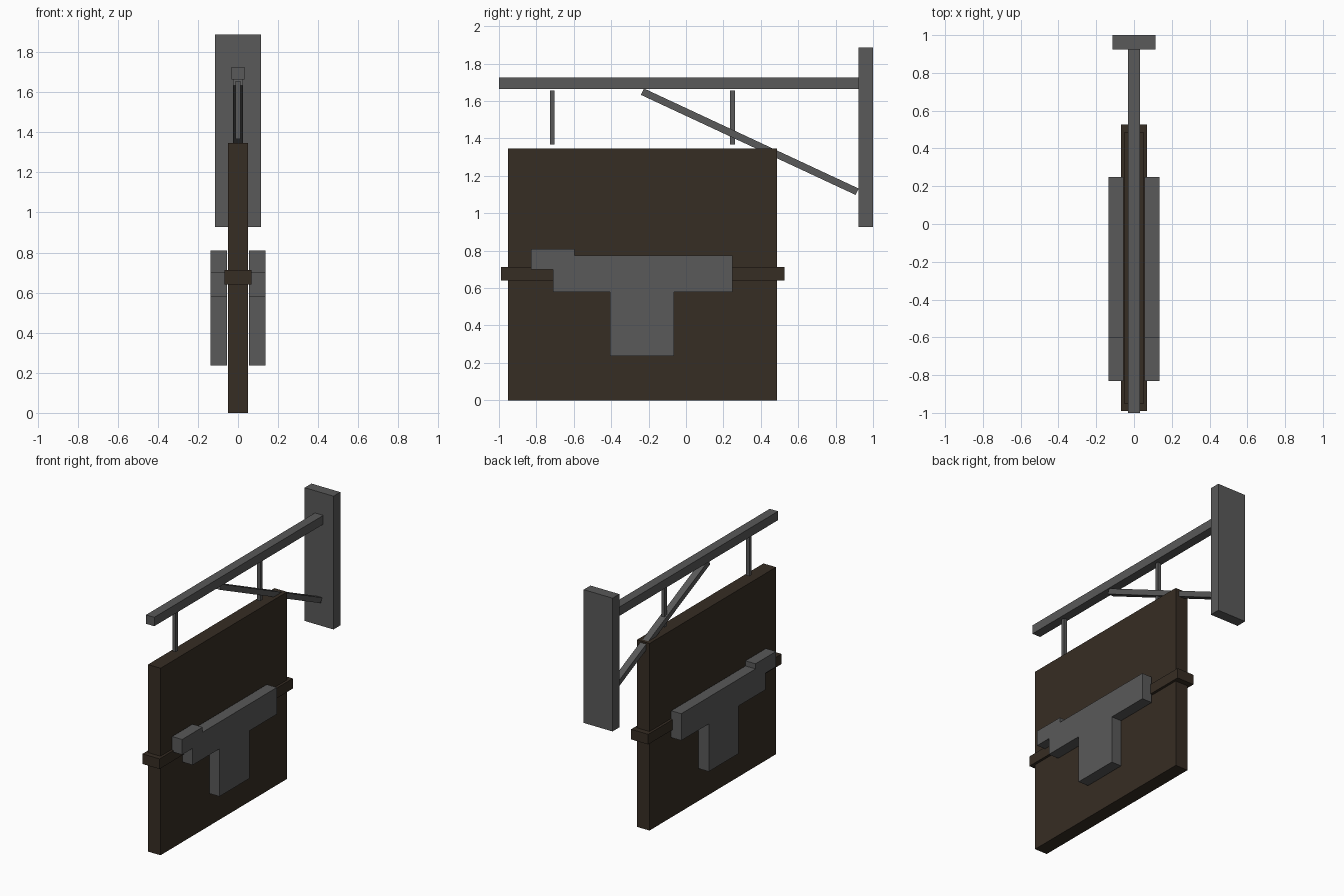
import bpy, bmesh, math
from mathutils import Matrix

if "Cube" in bpy.data.objects:
    bpy.data.objects.remove(bpy.data.objects["Cube"])


def material(name, rgb):
    m = bpy.data.materials.new(name)
    m.diffuse_color = (*rgb, 1)
    m.use_nodes = True
    m.node_tree.nodes["Principled BSDF"].inputs["Base Color"].default_value = m.diffuse_color
    return m


iron = material("iron grey", (0.1, 0.1, 0.1))
wood = material("dark brown wood", (0.037, 0.026, 0.017))


def finish(name, bm, mat):
    bmesh.ops.recalc_face_normals(bm, faces=bm.faces)
    me = bpy.data.meshes.new(name)
    bm.to_mesh(me)
    bm.free()
    me.materials.append(mat)
    ob = bpy.data.objects.new(name, me)
    bpy.context.collection.objects.link(ob)
    return ob


def box(name, x, y, z, mat):
    """Box from (min, max) ranges on each axis."""
    bm = bmesh.new()
    size = [r[1] - r[0] for r in (x, y, z)]
    mid = [(r[0] + r[1]) / 2 for r in (x, y, z)]
    bmesh.ops.create_cube(bm, size=1, matrix=Matrix.Translation(mid) @ Matrix.Diagonal((*size, 1)))
    return finish(name, bm, mat)


# Wall bracket
box("wall_plate", (-0.115, 0.115), (0.923, 1.0), (0.927, 1.887), iron)
box("beam", (-0.033, 0.033), (-1.0, 0.923), (1.663, 1.727), iron)

# Diagonal brace, square ended
y0, z0, y1, z1 = -0.233, 1.65, 0.915, 1.115
brace = box("diagonal_brace", (-0.024, 0.024), (-0.5, 0.5), (-0.019, 0.019), iron)
brace.scale.y = math.hypot(y1 - y0, z1 - z0)
brace.rotation_euler.x = math.atan2(z1 - z0, y1 - y0)
brace.location = (0, (y0 + y1) / 2, (z0 + z1) / 2)

# Hanging rods
for label, y in (("front", -0.715), ("back", 0.248)):
    box(f"{label}_hanging_rod", (-0.013, 0.013), (y - 0.013, y + 0.013), (1.367, 1.657), iron)

# Sign board and its cross band
box("sign_board", (-0.05, 0.05), (-0.953, 0.487), (0, 1.347), wood)
box("cross_band", (-0.068, 0.068), (-0.99, 0.527), (0.64, 0.713), wood)

# Raised pistol-shaped emblem on both sides: (y, z) outline, extruded along x
outline = [(-0.83, 0.70), (-0.71, 0.70), (-0.71, 0.58), (-0.405, 0.58), (-0.405, 0.237),
           (-0.065, 0.237), (-0.065, 0.58), (0.248, 0.58), (0.248, 0.773),
           (-0.597, 0.773), (-0.597, 0.81), (-0.83, 0.81)]
for label, side in (("right", 1), ("left", -1)):
    bm = bmesh.new()
    face = bm.faces.new([bm.verts.new((side * 0.056, y, z)) for y, z in outline])
    ext = bmesh.ops.extrude_face_region(bm, geom=[face])
    bmesh.ops.translate(bm, vec=(side * 0.08, 0, 0),
                        verts=[g for g in ext["geom"] if isinstance(g, bmesh.types.BMVert)])
    finish(f"{label}_emblem", bm, iron)
